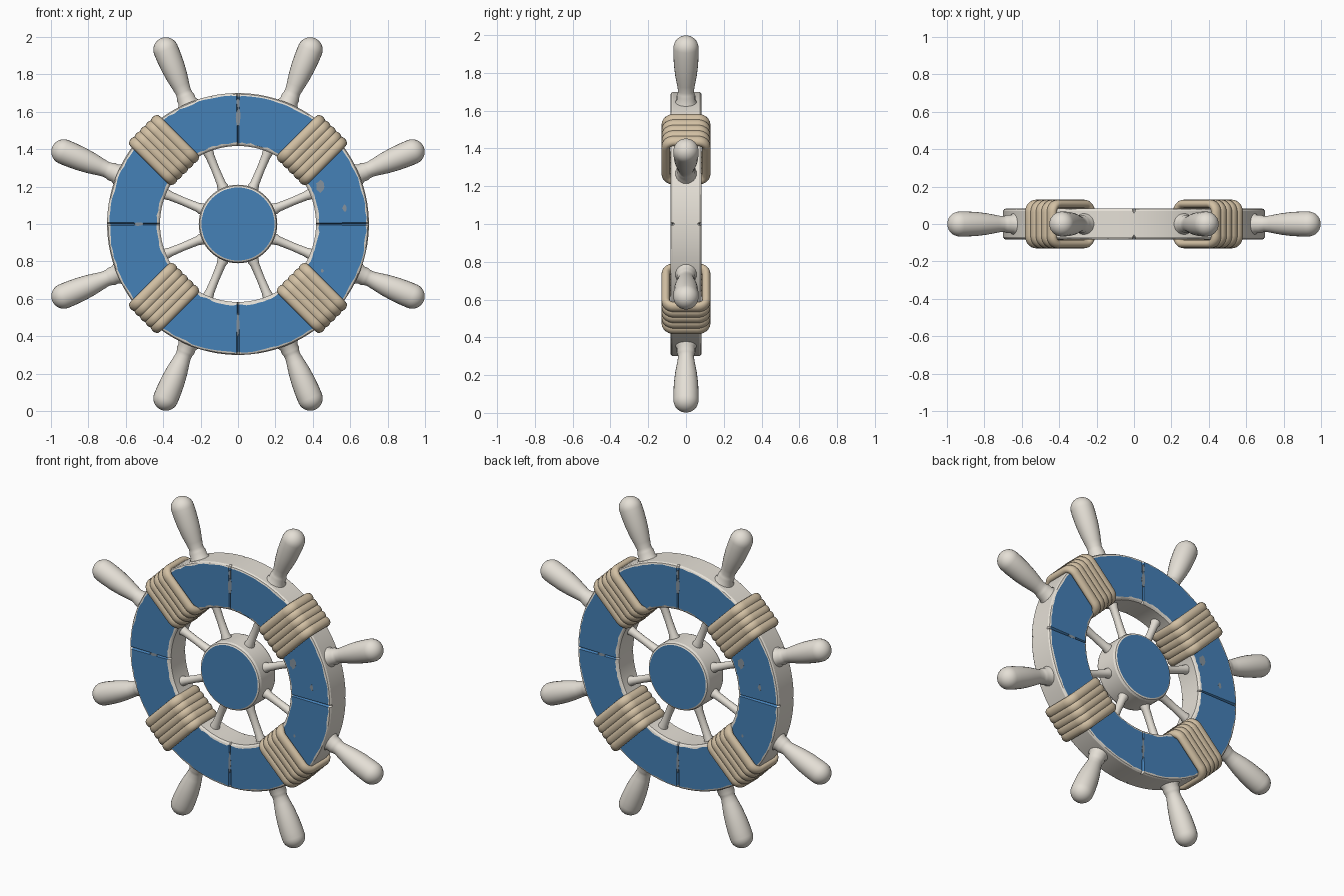
import bpy, bmesh, math, random
from mathutils import Vector

if "Cube" in bpy.data.objects:
    bpy.data.objects.remove(bpy.data.objects["Cube"])

random.seed(4)
TAU = math.tau
CENTRE = Vector((0, 0, 1))


def material(name, rgb):
    m = bpy.data.materials.new(name)
    m.diffuse_color = (*rgb, 1)
    m.use_nodes = True
    m.node_tree.nodes["Principled BSDF"].inputs["Base Color"].default_value = m.diffuse_color
    return m


CREAM = material("cream paint", (0.78, 0.74, 0.67))
BLUE = material("blue paint", (0.06, 0.218, 0.475))
ROPE = material("tan rope", (0.65, 0.53, 0.37))
WORN = material("worn grey", (0.24, 0.29, 0.34))


def finish(name, bm, mats, angle=35):
    bmesh.ops.remove_doubles(bm, verts=bm.verts[:], dist=1e-5)
    bmesh.ops.recalc_face_normals(bm, faces=bm.faces[:])
    me = bpy.data.meshes.new(name)
    bm.to_mesh(me)
    bm.free()
    for m in mats:
        me.materials.append(m)
    ob = bpy.data.objects.new(name, me)
    bpy.context.collection.objects.link(ob)
    bpy.ops.object.select_all(action='DESELECT')
    bpy.context.view_layer.objects.active = ob
    ob.select_set(True)
    bpy.ops.object.shade_smooth_by_angle(angle=math.radians(angle))
    return ob


def grid(bm, rows, closed_rows=True, closed_cols=False, blue=()):
    """Skin rows of points; columns listed in blue get material 1."""
    vs = [[bm.verts.new(p) for p in row] for row in rows]
    n, k = len(vs), len(vs[0])
    for i in range(n if closed_rows else n - 1):
        for j in range(k if closed_cols else k - 1):
            a, b = vs[i], vs[(i + 1) % n]
            f = bm.faces.new((a[j], b[j], b[(j + 1) % k], a[(j + 1) % k]))
            f.material_index = 1 if j in blue else 0


def wheel_point(a, r, y):
    return CENTRE + Vector((r * math.cos(a), y, r * math.sin(a)))


# Rim: lathed section with four shallow grooves and slightly ragged paint edges
half = [(0.70, 0), (0.70, 0.07), (0.694, 0.079), (0.685, 0.082),
        (0.434, 0.082), (0.426, 0.079), (0.417, 0.07), (0.417, 0)]
section = half + [(r, -y) for r, y in half[-2:0:-1]]
angles = []
for q in range(4):
    base = q * TAU / 4
    angles += [(base - 0.012, 0), (base, 0.012), (base + 0.012, 0)]
    angles += [(base + TAU / 4 * i / 30, 0) for i in range(1, 30)]
rows = []
for a, groove in angles:
    row = []
    for r, y in section:
        if r in (0.685, 0.434):
            r += random.uniform(-0.004, 0.004)
        if abs(y) > 0.06:
            y -= math.copysign(groove, y)
        row.append(wheel_point(a, r, y))
    rows.append(row)
bm = bmesh.new()
grid(bm, rows, closed_cols=True, blue=(3, 10))
finish("rim", bm, [CREAM, BLUE], 12)

# Hub with blue discs on both faces
half = [(0.195, 0.083), (0.204, 0.079), (0.21, 0.065)]
section = half + [(r, -y) for r, y in reversed(half)]
bm = bmesh.new()
rows = [[wheel_point(TAU * i / 64, r, y) for r, y in section] for i in range(64)]
grid(bm, rows)
for col in (0, -1):
    f = bm.faces.new([bm.verts.new(row[col]) for row in rows])
    f.material_index = 1
finish("hub", bm, [CREAM, BLUE], 12)


def turned(name, profile, angle, sides=24):
    """Turned part whose axis runs outward from the wheel centre."""
    d = Vector((math.cos(angle), 0, math.sin(angle)))
    side, up = Vector((0, 1, 0)), Vector((-d.z, 0, d.x))
    bm = bmesh.new()
    grid(bm, [[CENTRE + d * h + (side * math.cos(t) + up * math.sin(t)) * r
               for h, r in profile] for t in (TAU * i / sides for i in range(sides))])
    finish(name, bm, [CREAM], 50)


# Spokes and handles
spoke = [(0.18, 0.030), (0.215, 0.030), (0.235, 0.024), (0.32, 0.022),
         (0.39, 0.024), (0.41, 0.028), (0.44, 0.030)]
handle = [(0.67, 0.062), (0.697, 0.058), (0.71, 0.049), (0.735, 0.049), (0.748, 0.044),
          (0.765, 0.042), (0.80, 0.048), (0.85, 0.057), (0.91, 0.064), (0.97, 0.067)]
handle += [(1.008 + 0.067 * math.sin(t), 0.067 * math.cos(t))
           for t in (math.pi / 2 * i / 8 for i in range(9))]
for k in range(8):
    a = TAU * (k + 0.5) / 8
    turned(f"spoke_{k + 1}", spoke, a, 16)
    turned(f"handle_{k + 1}", handle, a)

# Rope wraps: five side by side strands looped round the rim
R0, R1, HY, C = 0.414, 0.704, 0.107, 0.045
path = []
for cx, cy, start in ((R1 - C, HY - C, 0), (R0 + C, HY - C, 1),
                      (R0 + C, C - HY, 2), (R1 - C, C - HY, 3)):
    for i in range(7):
        t = (start + i / 6) * math.pi / 2
        path.append((cx, cy, math.cos(t), math.sin(t)))
for k in range(4):
    a = TAU * (k + 0.5) / 4
    out = Vector((math.cos(a), 0, math.sin(a)))
    tan = Vector((-out.z, 0, out.x))
    bm = bmesh.new()
    for s in range(-2, 3):
        rows = []
        for cx, cy, nx, ny in path:
            n = out * nx + Vector((0, ny, 0))
            mid = CENTRE + out * cx + Vector((0, cy, 0)) + n * C + tan * (s * 0.041)
            rows.append([mid + n * (0.023 * math.cos(t)) + tan * (0.03 * math.sin(t))
                         for t in (TAU * i / 16 for i in range(16))])
        grid(bm, rows, closed_cols=True)
    finish(f"rope_wrap_{k + 1}", bm, [ROPE], 60)

# Worn paint chips: thin plates on both faces (back is the front turned half round)
chips = [(0.44, 0.20, 0.024, 0.034), (0.57, 0.085, 0.012, 0.018), (0.45, -0.25, 0.008, 0.01),
         (0, 0.57, 0.014, 0.05), (0, 0.645, 0.008, 0.03), (0, -0.54, 0.009, 0.07),
         (-0.53, 0, 0.025, 0.01)]
bm = bmesh.new()
for x, z, rx, rz in chips:
    wob = [random.uniform(0.8, 1.1) for _ in range(12)]
    for s in (1, -1):
        loops = [[CENTRE + Vector((s * (x + rx * w * math.cos(TAU * i / 12)), -s * y,
                                   z + rz * w * math.sin(TAU * i / 12)))
                  for i, w in enumerate(wob)] for y in (0.079, 0.0828)]
        grid(bm, loops, closed_rows=False, closed_cols=True)
        bm.faces.new([bm.verts.new(p) for p in loops[1]])
finish("paint_chips", bm, [WORN])
